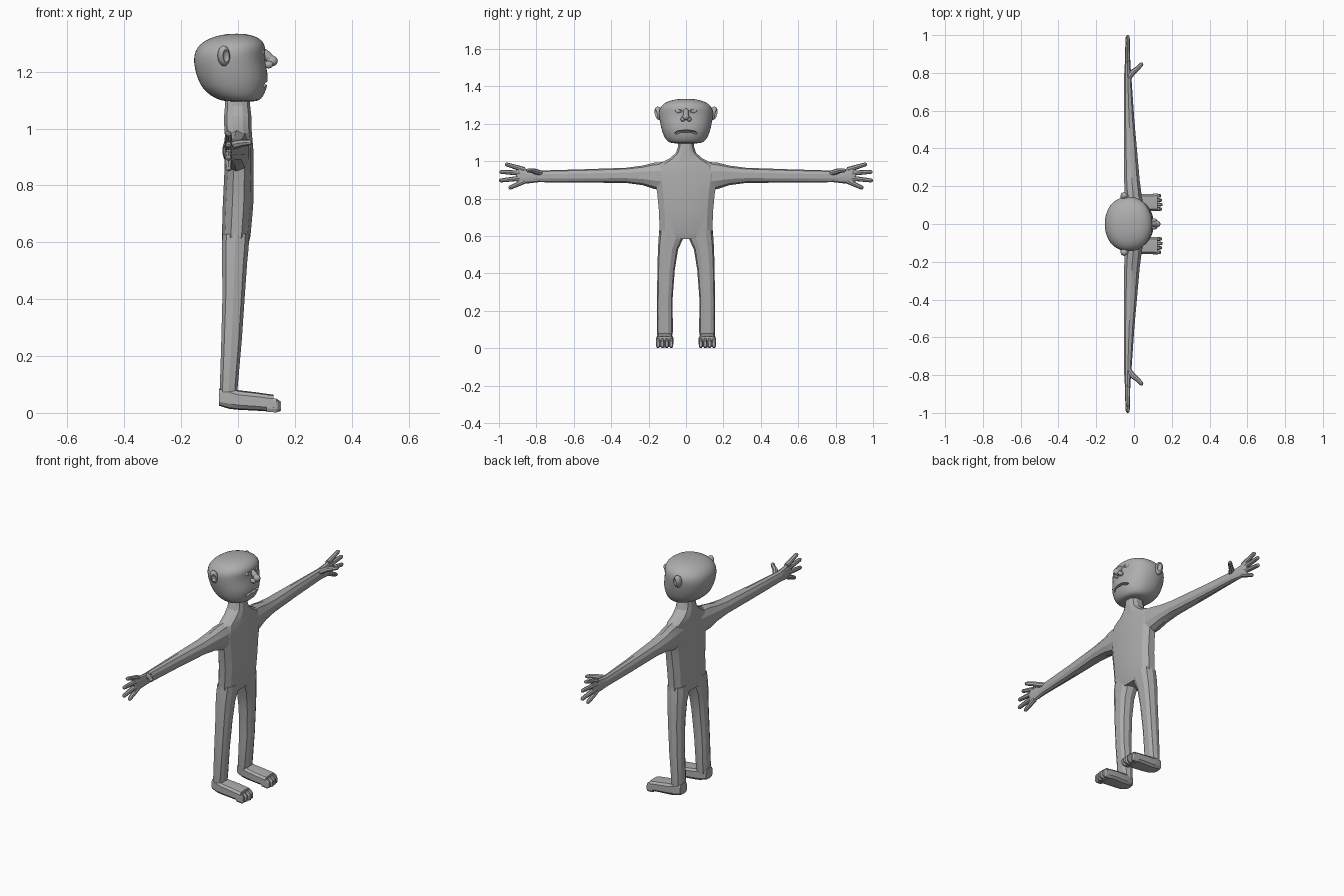
import bpy, bmesh, math
from mathutils import Vector, Matrix

skin = bpy.data.materials.new("plain grey")
skin.diffuse_color = (0.42, 0.42, 0.42, 1)


def finish(name, bm, mirror=False):
    bmesh.ops.recalc_face_normals(bm, faces=bm.faces[:])
    me = bpy.data.meshes.new(name)
    bm.to_mesh(me)
    bm.free()
    me.materials.append(skin)
    ob = bpy.data.objects.new(name, me)
    bpy.context.collection.objects.link(ob)
    if mirror:
        m = ob.modifiers.new("mirror", 'MIRROR')
        m.use_axis = (False, True, False)
        m.use_mirror_merge = False
    return ob


def skin_rings(bm, rings):
    vs = [[bm.verts.new(p) for p in r] for r in rings]
    n = len(vs[0])
    for a, b in zip(vs, vs[1:]):
        for i in range(n):
            bm.faces.new((a[i], a[(i + 1) % n], b[(i + 1) % n], b[i]))
    bm.faces.new(vs[0])
    bm.faces.new(vs[-1])


def loft(name, axis, rows, n=12, power=0.8, mirror=False):
    """rows: position along axis, then min/max of the other two axes"""
    others = [k for k in range(3) if k != axis]
    rings = []
    for t, a0, a1, b0, b1 in rows:
        ring = []
        for i in range(n):
            ang = 2 * math.pi * (i + 0.5) / n
            c, s = math.cos(ang), math.sin(ang)
            p = Vector()
            p[axis] = t
            p[others[0]] = (a0 + a1) / 2 + (a1 - a0) / 2 * math.copysign(abs(c) ** power, c)
            p[others[1]] = (b0 + b1) / 2 + (b1 - b0) / 2 * math.copysign(abs(s) ** power, s)
            ring.append(p)
        rings.append(ring)
    bm = bmesh.new()
    skin_rings(bm, rings)
    return finish(name, bm, mirror)


def tube(name, pts, radii, n=8):
    """Tapered tube with a rounded tip, mirrored to both sides"""
    pts = [Vector(p) for p in pts]
    d = (pts[-1] - pts[-2]).normalized()
    tip, r = pts[-1], radii[-1]
    pts[-1] = tip - d * r
    pts += [tip - d * r * 0.35, tip]
    radii = list(radii) + [r * 0.75, r * 0.25]
    q = (pts[-1] - pts[0]).to_track_quat('Z', 'Y')
    rings = [[p + q @ Vector((rr * math.cos(2 * math.pi * i / n), rr * math.sin(2 * math.pi * i / n), 0))
              for i in range(n)] for p, rr in zip(pts, radii)]
    bm = bmesh.new()
    skin_rings(bm, rings)
    return finish(name, bm, True)


def ball(name, loc, size, rot=(0, 0, 0), mirror=False):
    bm = bmesh.new()
    bmesh.ops.create_uvsphere(bm, u_segments=16, v_segments=10, radius=1)
    R = Matrix.Rotation(rot[2], 4, 'Z') @ Matrix.Rotation(rot[1], 4, 'Y') @ Matrix.Rotation(rot[0], 4, 'X')
    bm.transform(Matrix.Translation(loc) @ R @ Matrix.Diagonal((*size, 1)))
    return finish(name, bm, mirror)


def combine(target, parts, op='UNION'):
    for p in parts:
        m = target.modifiers.new(op, 'BOOLEAN')
        m.operation, m.solver, m.object = op, 'EXACT', p
        m.use_self = False
    bpy.context.view_layer.update()
    dg = bpy.context.evaluated_depsgraph_get()
    me = bpy.data.meshes.new_from_object(target.evaluated_get(dg))
    target.modifiers.clear()
    target.data = me
    for p in parts:
        bpy.data.objects.remove(p)


def smooth(ob, deg):
    bpy.ops.object.select_all(action='DESELECT')
    ob.select_set(True)
    bpy.context.view_layer.objects.active = ob
    bpy.ops.object.shade_smooth_by_angle(angle=math.radians(deg))


# torso, shoulders and neck
body = loft("body", 2, [
    (0.585, -0.055, 0.035, -0.13, 0.13), (0.62, -0.058, 0.045, -0.145, 0.145),
    (0.73, -0.055, 0.055, -0.148, 0.148), (0.83, -0.05, 0.056, -0.158, 0.158),
    (0.93, -0.046, 0.055, -0.175, 0.175), (0.985, -0.048, 0.05, -0.15, 0.15),
    (1.015, -0.05, 0.048, -0.09, 0.09), (1.045, -0.05, 0.048, -0.055, 0.055),
    (1.08, -0.047, 0.044, -0.043, 0.043), (1.13, -0.045, 0.042, -0.042, 0.042)], 12, 0.75)
# legs
legs = loft("legs", 2, [
    (0.03, -0.062, -0.005, 0.08, 0.15), (0.09, -0.065, 0.0, 0.07, 0.155),
    (0.26, -0.06, 0.015, 0.072, 0.155), (0.42, -0.056, 0.026, 0.06, 0.153),
    (0.53, -0.058, 0.034, 0.042, 0.15), (0.58, -0.059, 0.039, 0.018, 0.147),
    (0.63, -0.056, 0.042, 0.004, 0.143)], 10, 0.75, True)
# arms and palms
arms = loft("arms", 1, [
    (0.08, -0.045, 0.048, 0.84, 1.0), (0.17, -0.052, 0.04, 0.852, 0.992),
    (0.23, -0.054, 0.032, 0.872, 0.977), (0.32, -0.055, 0.024, 0.884, 0.965),
    (0.55, -0.055, 0.003, 0.886, 0.957), (0.79, -0.053, -0.014, 0.888, 0.95),
    (0.84, -0.05, -0.018, 0.882, 0.957), (0.885, -0.046, -0.02, 0.88, 0.965),
    (0.905, -0.04, -0.026, 0.888, 0.955)], 10, 0.85, True)
# feet
feet = loft("feet", 0, [
    (-0.066, 0.085, 0.148, 0.025, 0.085), (-0.03, 0.075, 0.156, 0.014, 0.09),
    (0.0, 0.072, 0.157, 0.011, 0.08), (0.06, 0.066, 0.16, 0.008, 0.073),
    (0.125, 0.067, 0.162, 0.004, 0.064)], 10, 0.55, True)
extras = [legs, arms, feet]
# toes
for i in range(4):
    y = 0.068 + 0.0235 * i
    end = 0.152 - 0.005 * abs(i - 1)
    extras.append(loft("toe", 0, [(0.10, y, y + 0.023, 0.003, 0.055),
                                  (0.135, y, y + 0.022, 0.0, 0.052),
                                  (end, y + 0.004, y + 0.018, 0.006, 0.04)], 8, 0.7, True))
# fingers: start height, tip position along the arm, tip height
for z0, y1, z1 in ((0.955, 0.968, 0.986), (0.935, 0.998, 0.944), (0.912, 1.0, 0.896), (0.893, 0.948, 0.855)):
    extras.append(tube("finger", [(-0.034, 0.865, z0), (-0.034, (0.865 + y1) / 2, (z0 + z1) / 2),
                                  (-0.033, y1, z1)], (0.014, 0.0125, 0.0105)))
# thumbs
extras.append(tube("thumb", [(-0.03, 0.77, 0.935), (-0.005, 0.805, 0.945), (0.02, 0.825, 0.95),
                             (0.046, 0.852, 0.952)], (0.014, 0.015, 0.0125, 0.011)))
combine(body, extras)
smooth(body, 16)

# head
head = loft("head", 2, [(z, x0, x1, -w, w) for z, x0, x1, w in (
    (1.095, -0.035, 0.06, 0.07), (1.10, -0.065, 0.077, 0.09), (1.114, -0.095, 0.09, 0.107),
    (1.14, -0.125, 0.101, 0.122), (1.165, -0.138, 0.106, 0.13), (1.19, -0.148, 0.106, 0.137),
    (1.23, -0.157, 0.098, 0.144), (1.262, -0.155, 0.095, 0.147), (1.285, -0.145, 0.098, 0.141),
    (1.305, -0.125, 0.09, 0.125), (1.32, -0.095, 0.072, 0.098),
    (1.33, -0.06, 0.045, 0.063), (1.334, -0.025, 0.015, 0.025))], 24, 0.92)
head.modifiers.new("round", 'SUBSURF').levels = 1
# mouth opening and eye sockets
combine(head, [ball("mouth_cut", (0.106, 0, 1.160), (0.024, 0.045, 0.007)),
               ball("mouth_corner_cut", (0.09, 0.042, 1.155), (0.024, 0.02, 0.007), (-0.3, 0, 0), True),
               ball("eye_cut", (0.102, 0.042, 1.268), (0.020, 0.026, 0.011), (0, 0, 0.15), True)], 'DIFFERENCE')
# nose with nostril wings, eyeballs, ears
rad = math.radians
combine(head, [
    ball("nose_bridge", (0.102, 0, 1.257), (0.042, 0.015, 0.016), (0, rad(42), 0)),
    ball("nose_tip", (0.119, 0, 1.238), (0.021, 0.018, 0.019)),
    ball("nostril", (0.107, 0.017, 1.225), (0.017, 0.012, 0.013), mirror=True),
    ball("eye", (0.078, 0.042, 1.268), (0.017, 0.018, 0.014), mirror=True)])
smooth(head, 40)

# ears: a dished oval leaning outwards
ears = ball("ears", (-0.05, 0.146, 1.256), (0.022, 0.022, 0.037), (rad(-14), 0, rad(12)), True)
combine(ears, [ball("ear_cut", (-0.040, 0.166, 1.256), (0.013, 0.014, 0.024), (rad(-14), 0, rad(12)), True)],
        'DIFFERENCE')
smooth(ears, 40)
